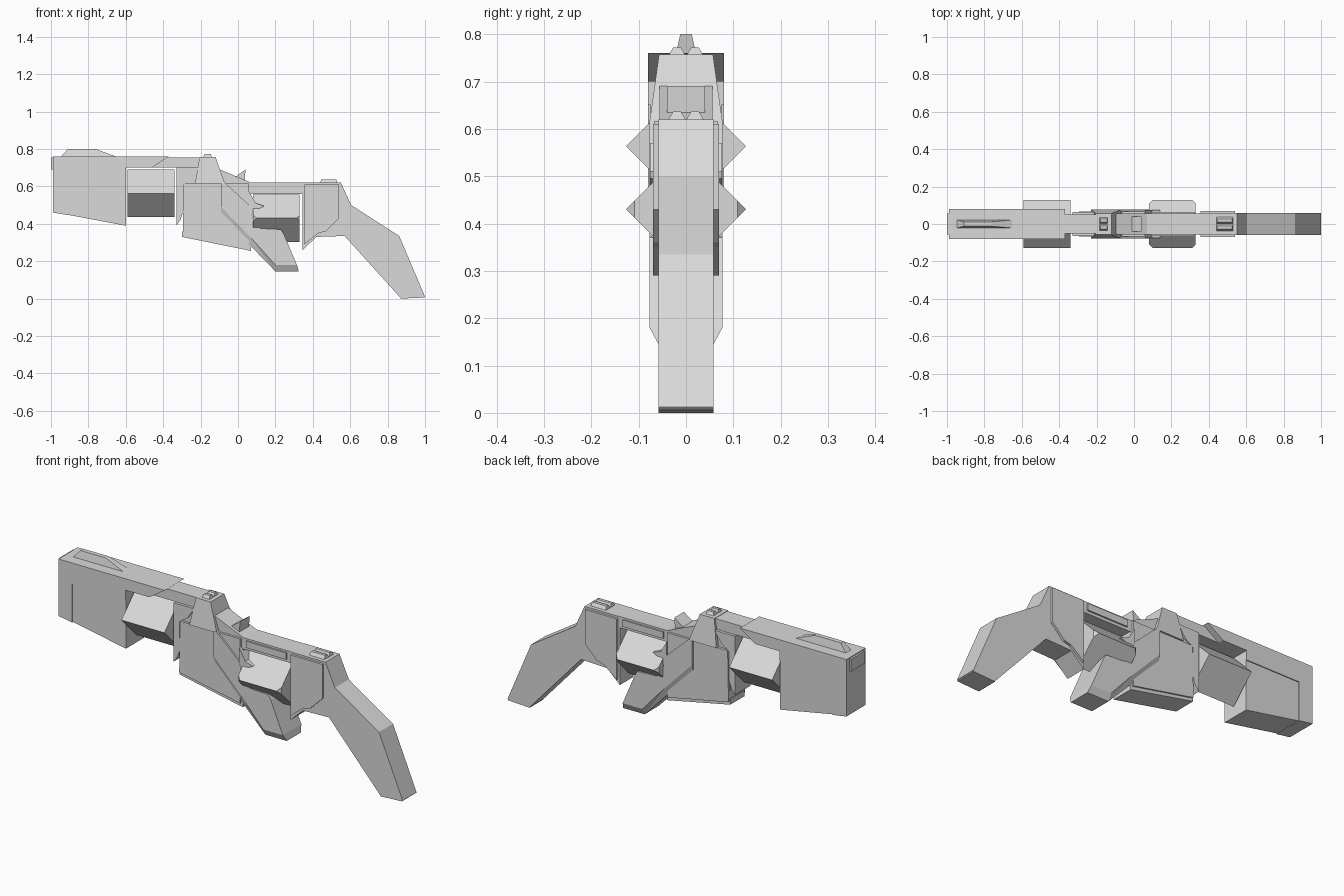
import bpy, bmesh, math
from mathutils import Matrix

cube = bpy.data.objects.get("Cube")
if cube:
    bpy.data.objects.remove(cube, do_unlink=True)

GREY = (0.7, 0.7, 0.7, 1)
mat = bpy.data.materials.new("light grey")
mat.use_nodes = True
mat.diffuse_color = GREY
mat.node_tree.nodes["Principled BSDF"].inputs["Base Color"].default_value = GREY


def finish(name, bm):
    bmesh.ops.recalc_face_normals(bm, faces=bm.faces)
    mesh = bpy.data.meshes.new(name)
    bm.to_mesh(mesh)
    bm.free()
    mesh.materials.append(mat)
    ob = bpy.data.objects.new(name, mesh)
    bpy.context.collection.objects.link(ob)
    return ob


def plate(name, points, half, y=0):
    """Side profile (x, z[, half width]) spread symmetrically across y."""
    bm = bmesh.new()
    rings = []
    for side in (-1, 1):
        rings.append([bm.verts.new((p[0], y + side * (p[2] if len(p) > 2 else half), p[1]))
                      for p in points])
    caps = [bm.faces.new(r) for r in rings]
    n = len(points)
    for i in range(n):
        j = (i + 1) % n
        bm.faces.new((rings[0][i], rings[0][j], rings[1][j], rings[1][i]))
    if any(len(p) > 2 for p in points):
        bmesh.ops.triangulate(bm, faces=caps)
    return finish(name, bm)


def box(name, x0, x1, z0, z1, half, y=0):
    return plate(name, [(x0, z0), (x1, z0), (x1, z1), (x0, z1)], half, y)


def diamond(name, x0, x1, z, radius, chamfer=0):
    """Square bar turned on its corner, running along x."""
    bm = bmesh.new()
    bmesh.ops.create_cone(bm, cap_ends=True, segments=4, radius1=radius,
                          radius2=radius, depth=x1 - x0)
    bmesh.ops.transform(bm, matrix=Matrix.Translation(((x0 + x1) / 2, 0, z))
                        @ Matrix.Rotation(math.pi / 2, 4, 'Y'), verts=bm.verts)
    if chamfer:
        # clip only the outer side corners at both ends
        for end, sx in ((x0, -1), (x1, 1)):
            for sy in (-1, 1):
                geom = bm.verts[:] + bm.edges[:] + bm.faces[:]
                cut = bmesh.ops.bisect_plane(bm, geom=geom, clear_outer=True,
                                             plane_co=(end - sx * chamfer, sy * radius, z),
                                             plane_no=(sx, sy, 0))
                edges = [e for e in cut["geom_cut"] if isinstance(e, bmesh.types.BMEdge)]
                bmesh.ops.holes_fill(bm, edges=edges)
    return finish(name, bm)


# Front housing: cover, side panels, nose band and muzzle plate
plate("front_cover", [(-.99, .76), (-.99, .65), (-.60, .65), (-.60, .70),
                      (-.46, .70), (-.37, .76)], .08)
plate("front_housing", [(-.92, .66), (-.92, .45), (-.60, .39), (-.60, .66)], .075)
plate("nose_band", [(-.99, .66), (-.99, .46), (-.91, .447), (-.91, .66)], .08)
box("muzzle_plate", -1, -.98, .69, .755, .055)
plate("front_sight", [(-.95, .755, .022), (-.91, .80, .012), (-.76, .80, .012),
                      (-.64, .755, .022)], .02)

# Neck joining the housing to the receiver
plate("neck", [(-.47, .70), (-.38, .755), (-.18, .755), (-.18, .62),
               (-.33, .62), (-.33, .70)], .05)

# Diamond bars
diamond("front_bar", -.59, -.34, .563, .127)
diamond("rear_bar", .08, .33, .43, .127, .018)
plate("rear_bar_prong", [(.06, .57), (.095, .51), (.14, .495), (.095, .47), (.06, .42)], .076)

# Receiver: core, raised side panel, lower rim and front fin
plate("receiver_core", [(-.33, .70), (-.33, .62), (-.295, .62), (-.295, .34), (.07, .26),
                        (.07, .62), (-.12, .70)], .056)
plate("receiver_panel", [(-.29, .615), (-.295, .345), (.06, .275), (.06, .615)], .068)
plate("receiver_rim", [(-.30, .36), (-.30, .33), (.07, .255), (.07, .285)], .06)
plate("front_fin", [(-.33, .70), (-.33, .39), (-.308, .42), (-.295, .46),
                    (-.295, .61), (-.25, .64), (-.21, .70)], .064)

# Tower and the sloping strut that becomes the trigger guard
plate("tower", [(-.205, .757, .057), (-.12, .757, .057), (-.07, .615, .077),
                (-.23, .615, .077)], .07)
plate("guard_strut", [(-.09, .62), (-.07, .62), (.06, .50), (.085, .41), (.12, .375),
                      (.23, .37), (.245, .345), (.315, .18), (.20, .18), (.07, .325),
                      (-.09, .49)], .077)
plate("strut_chamfer", [(-.09, .49, .077), (.07, .325, .077), (.20, .18, .077),
                        (.315, .18, .077), (.325, .145, .058), (.20, .145, .058),
                        (.06, .29, .062), (-.09, .44, .062)], .06)

# Rail across the top with framed slot panel
box("top_rail", -.1, .36, .56, .62, .056)
box("slot_panel", .09, .325, .575, .61, .064)
plate("rear_sight", [(-.08, .66), (-.03, .64), (.04, .69), (.035, .62), (-.08, .62)], .04)

# Rear block and shoulder stock
plate("rear_block", [(.345, .62), (.55, .62), (.55, .42), (.43, .34), (.345, .26)], .058)
plate("rear_panel", [(.355, .61), (.54, .61), (.54, .43), (.47, .36), (.43, .35),
                     (.355, .29)], .07)
plate("stock", [(.54, .62), (.55, .62), (.605, .50), (.862, .335), (1, .01),
                (.87, .003), (.57, .335), (.42, .33), (.42, .45)], .058)
plate("stock_heel", [(.87, .0), (.87, .006), (1, .012), (.995, .006)], .058)

# Ridged pads on the tower and the rear block
for name, x0, x1, z in (("tower_ridge", -.185, -.14, .755), ("rear_ridge", .44, .53, .62)):
    for side in (-1, 1):
        ridge = plate(name, [(x0, z, .018), (x0 + .005, z + .017, .008),
                             (x1 - .005, z + .017, .008), (x1, z, .018)], .01, side * .019)
